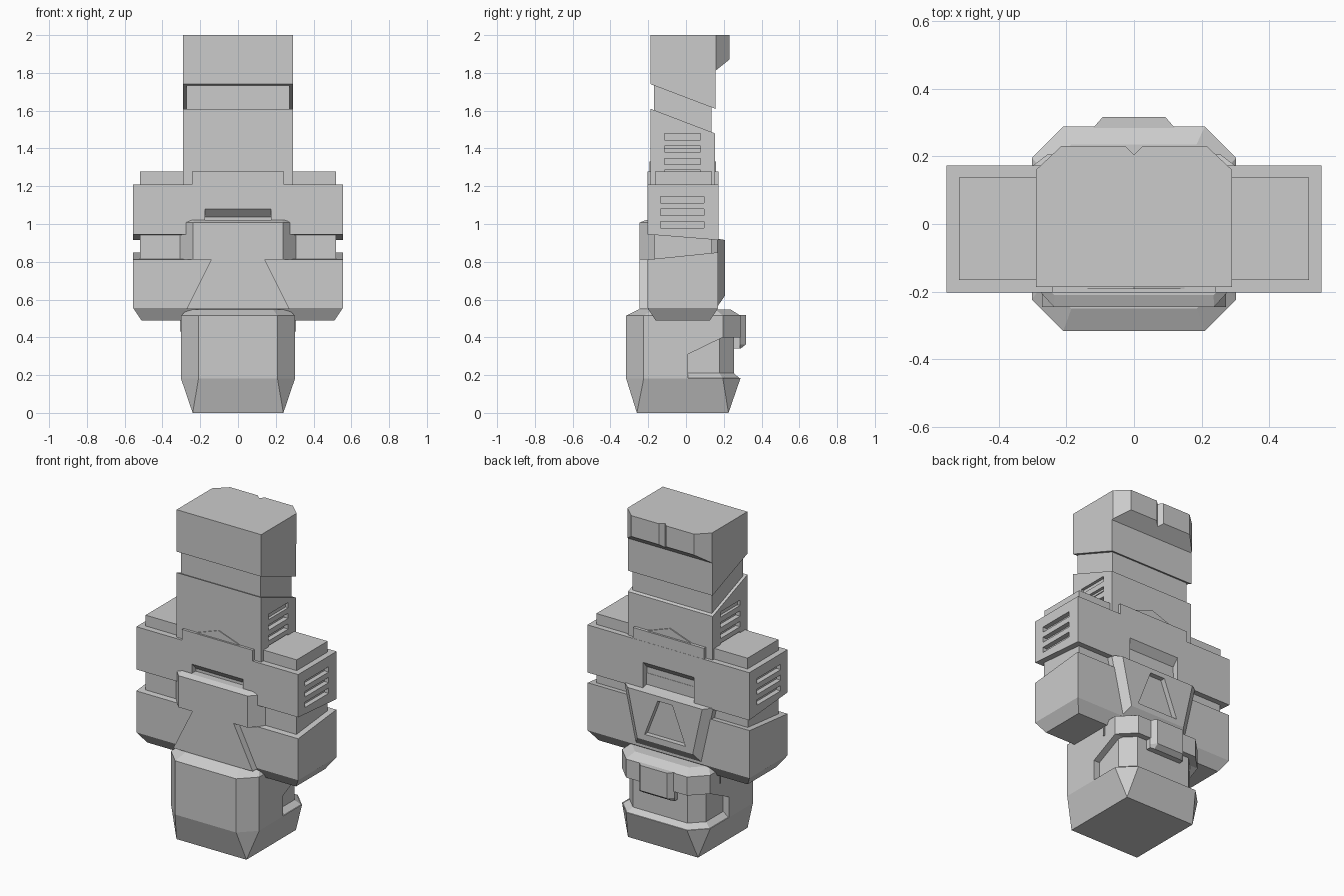
import bpy, bmesh

if "Cube" in bpy.data.objects:
    bpy.data.objects.remove(bpy.data.objects["Cube"])


def loft(name, rings):
    """Closed solid through rings of equal point count."""
    bm = bmesh.new()
    vs = [[bm.verts.new(p) for p in r] for r in rings]
    n = len(rings[0])
    for a, b in zip(vs, vs[1:]):
        for i in range(n):
            j = (i + 1) % n
            bm.faces.new((a[i], a[j], b[j], b[i]))
    bm.faces.new(vs[0][::-1])
    bm.faces.new(vs[-1])
    bmesh.ops.remove_doubles(bm, verts=bm.verts, dist=1e-5)
    bmesh.ops.recalc_face_normals(bm, faces=bm.faces)
    me = bpy.data.meshes.new(name)
    bm.to_mesh(me)
    bm.free()
    ob = bpy.data.objects.new(name, me)
    bpy.context.collection.objects.link(ob)
    return ob


def prism(name, pts, axis, a, b):
    """Extrude a 2D profile along x, y or z."""
    place = {'x': lambda p, t: (t, p[0], p[1]),
             'y': lambda p, t: (p[0], t, p[1]),
             'z': lambda p, t: (p[0], p[1], t)}[axis]
    return loft(name, [[place(p, t) for p in pts] for t in (a, b)])


def box(name, x0, x1, y0, y1, z0, z1):
    return prism(name, [(x0, y0), (x1, y0), (x1, y1), (x0, y1)], 'z', z0, z1)


def rect(hx, y0, y1, z0, z1=None):
    """Ring with height z0 at the front and z1 at the back."""
    z1 = z0 if z1 is None else z1
    return [(-hx, y0, z0), (hx, y0, z0), (hx, y1, z1), (-hx, y1, z1)]


def octagon(hx, y0, y1, c, z):
    """Rectangle ring with corners cut by c."""
    return [(-hx + c, y0, z), (hx - c, y0, z), (hx, y0 + c, z), (hx, y1 - c, z),
            (hx - c, y1, z), (-hx + c, y1, z), (-hx, y1 - c, z), (-hx, y0 + c, z)]


def cut(ob, cutter):
    cutter.hide_render = True
    m = ob.modifiers.new("cut", 'BOOLEAN')
    m.operation, m.solver, m.object = 'DIFFERENCE', 'EXACT', cutter
    bpy.context.view_layer.objects.active = ob
    bpy.ops.object.modifier_apply(modifier=m.name)
    bpy.data.objects.remove(cutter)


def cut_vents(ob, hx, y0, y1, heights):
    for z in heights:
        for s in (-1, 1):
            xs = sorted((s * (hx - 0.03), s * (hx + 0.05)))
            cut(ob, box("vent_cutter", *xs, y0, y1, z, z + 0.033))


# Base block with wrap-around recess at the back
base = loft("base_shell", [octagon(.24, -.26, .225, 0, 0), octagon(.302, -.317, .288, .093, .182),
                           octagon(.302, -.317, .288, .093, .515), octagon(.265, -.25, .235, .08, .548)])
cut(base, prism("recess_cutter", [(.01, .184), (.01, .31), (.195, .4), (.45, .4), (.45, .184)],
                'x', -.5, .5))
loft("base_core", [octagon(.298, -.3, .284, .09, .183), octagon(.262, -.27, .253, .075, .21),
                   octagon(.262, -.27, .253, .075, .45)])


def brow_ring(z, front):
    return [(-.12, .2, z), (-.12, .285, z), (-.092, front, z),
            (.092, front, z), (.12, .285, z), (.12, .2, z)]


loft("base_brow", [brow_ring(.34, .288), brow_ring(.362, .317), brow_ring(.518, .317)])
box("base_side_tabs", -.307, .307, .095, .105, .43, .49)

# Lower torso, recessed waist, upper torso
loft("lower_torso", [rect(.51, -.16, .125, .488), rect(.555, -.203, .17, .555),
                     rect(.555, -.203, .17, .812, .85)])
box("waist_core", -.518, .518, -.168, .135, .75, 1.0)
upper = loft("upper_torso", [rect(.555, -.203, .173, .945, .915), rect(.555, -.203, .173, 1.21)])
cut_vents(upper, .555, -.135, .095, (.98, 1.046, 1.112))
for front, back in ((-.203, -.163), (.173, .133)):
    out = front * 1.5
    cut(upper, prism("slot_cutter", [(out, .88), (out, 1.08), (front, 1.08), (back, 1.038), (back, .88)],
                     'x', -.175, .175))
box("shoulder_caps", -.518, .518, -.165, .138, 1.2, 1.277)
box("collar", -.243, .243, -.203, .172, 1.2, 1.277)
prism("collar_peak", [(-.15, 1.277), (.15, 1.277), (0, 1.33)], 'y', -.192, .16)

# Front plate and flared skirt
plan = [(-.31, -.165), (-.237, -.245), (.237, -.245), (.31, -.165)]
inset = [(-.285, -.165), (-.235, -.21), (.235, -.21), (.285, -.165)]
loft("front_plate", [[(*p, .812) for p in plan], [(*p, 1.008) for p in plan],
                     [(*p, 1.022) for p in inset]])
prism("front_skirt", [(-.14, .815), (.14, .815), (.272, .55), (-.272, .55)], 'y', -.245, -.15)

# Back plate with tapered groove
back = loft("back_plate", [
    [(x, y, z) for x, z in ((-a, zt), (a, zt), (b, zb), (-b, zb))]
    for y, a, b, zt, zb in ((.12, .31, .23, .932, .56), (.168, .305, .225, .922, .565),
                            (.206, .255, .19, .915, .62))])
cut(back, prism("groove_cutter", [(-.05, .885), (.05, .885), (.14, .655), (-.14, .655)], 'y', .175, .3))

# Upper column: lower segment, recessed joint, top segment
lower = loft("column_lower", [rect(.29, -.187, .153, 1.15), rect(.29, -.187, .153, 1.61, 1.48)])
cut_vents(lower, .29, -.115, .077, (1.252, 1.314, 1.38, 1.446))
box("column_joint", -.272, .272, -.17, .135, 1.4, 1.8)
loft("column_top", [rect(.29, -.187, .155, 1.74, 1.61), rect(.29, -.187, .155, 2)])

# Rear lip of the top segment, notched in the middle with a sloped underside
half = [(-.29, .154), (-.29, .16), (-.215, .23), (-.025, .23)]
lip = half + [(0, .205)] + [(-x, y) for x, y in reversed(half)]
loft("top_rear_lip", [[(x, y, 1.81 + (y - .154) * .8) for x, y in lip], [(x, y, 2) for x, y in lip]])
